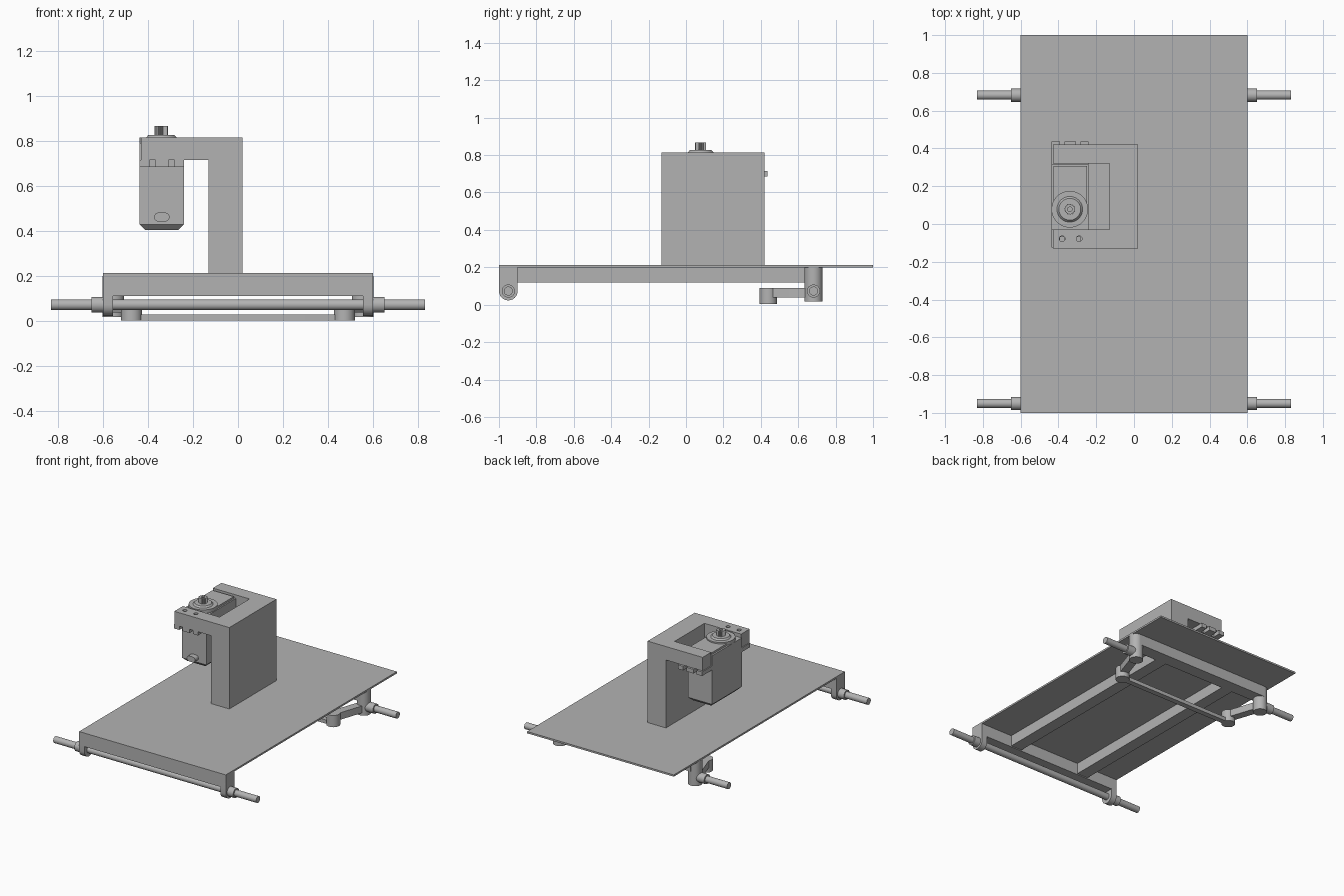
import bpy, bmesh, math
from mathutils import Matrix, Vector

cube = bpy.data.objects.get("Cube")
if cube:
    bpy.data.objects.remove(cube, do_unlink=True)

grey = bpy.data.materials.new("plain_grey")
grey.use_nodes = True
colour = (0.45, 0.45, 0.45, 1)
grey.diffuse_color = colour
grey.node_tree.nodes["Principled BSDF"].inputs["Base Color"].default_value = colour


def finish(name, bm, smooth=False):
    bmesh.ops.recalc_face_normals(bm, faces=bm.faces)
    mesh = bpy.data.meshes.new(name)
    bm.to_mesh(mesh)
    bm.free()
    mesh.materials.append(grey)
    ob = bpy.data.objects.new(name, mesh)
    bpy.context.collection.objects.link(ob)
    if smooth:
        bpy.ops.object.select_all(action='DESELECT')
        bpy.context.view_layer.objects.active = ob
        ob.select_set(True)
        bpy.ops.object.shade_smooth_by_angle(angle=math.radians(30))
    return ob


def box(name, x, y, z):
    bm = bmesh.new()
    bmesh.ops.create_cube(bm, size=1)
    for v in bm.verts:
        v.co = [r[0] + (c + 0.5) * (r[1] - r[0]) for r, c in zip((x, y, z), v.co)]
    return finish(name, bm)


def rod(name, a, b, r, r2=None, sides=32):
    """Cylinder or cone between two points."""
    a, b = Vector(a), Vector(b)
    bm = bmesh.new()
    turn = (b - a).to_track_quat('Z', 'Y').to_matrix().to_4x4()
    bmesh.ops.create_cone(bm, cap_ends=True, segments=sides, radius1=r,
                          radius2=r if r2 is None else r2, depth=(b - a).length,
                          matrix=Matrix.Translation((a + b) / 2) @ turn)
    return finish(name, bm, True)


def prism(name, points, offset, smooth=False):
    """Extrude a flat outline along an offset."""
    bm = bmesh.new()
    face = bm.faces.new([bm.verts.new(p) for p in points])
    out = bmesh.ops.extrude_face_region(bm, geom=[face])
    bmesh.ops.translate(bm, vec=offset, verts=[v for v in out["geom"] if isinstance(v, bmesh.types.BMVert)])
    return finish(name, bm, smooth)


def capsule(a, b, r, n=12):
    """Outline of a slot shape around two 2D points."""
    a, b = Vector(a), Vector(b)
    start = math.atan2(b.y - a.y, b.x - a.x) - math.pi / 2
    pts = []
    for centre, base in ((b, start), (a, start + math.pi)):
        for i in range(n + 1):
            t = base + math.pi * i / n
            pts.append((centre.x + r * math.cos(t), centre.y + r * math.sin(t)))
    return pts


def cut(ob, cutter):
    mod = ob.modifiers.new("cut", 'BOOLEAN')
    mod.operation = 'DIFFERENCE'
    mod.solver = 'EXACT'
    mod.object = cutter
    cutter.hide_render = True
    cutter.hide_set(True)


# Chassis plate and frame beams
box("deck_plate", (-0.6, 0.6), (-1, 1), (0.2, 0.213))
box("front_beam", (-0.6, 0.6), (-1, -0.9), (0.113, 0.201))
box("rear_beam", (-0.55, 0.55), (0.635, 0.73), (0.12, 0.201))
AXLE_Z, FRONT_Y, REAR_Y = 0.073, -0.95, 0.682

# Front axle
rod("front_axle", (-0.83, FRONT_Y, AXLE_Z), (0.83, FRONT_Y, AXLE_Z), 0.024)

for side, s in (("left", 1), ("right", -1)):
    box(side + "_rail", sorted((s * 0.25, s * 0.34)), (-0.9, 0.635), (0.12, 0.201))
    # Rounded lug carrying the front axle
    lug = [p for p in capsule((FRONT_Y, AXLE_Z), (FRONT_Y, 0.15), 0.05)]
    prism(side + "_axle_lug", [(s * 0.555, y, z) for y, z in lug], (s * 0.045, 0, 0), True)
    rod(side + "_front_bushing", (s * 0.555, FRONT_Y, AXLE_Z), (s * 0.65, FRONT_Y, AXLE_Z), 0.035)
    # Steering knuckle, stub axle and arm
    kx, ax, ay = s * 0.553, s * 0.472, 0.44
    rod(side + "_knuckle", (kx, REAR_Y, 0.018), (kx, REAR_Y, 0.201), 0.048)
    rod(side + "_rear_bushing", (kx, REAR_Y, AXLE_Z), (s * 0.65, REAR_Y, AXLE_Z), 0.035)
    rod(side + "_stub_axle", (kx, REAR_Y, AXLE_Z), (s * 0.83, REAR_Y, AXLE_Z), 0.024)
    arm = capsule((ax, ay), (kx, REAR_Y), 0.03)
    prism(side + "_steering_arm", [(x, y, 0.038) for x, y in arm], (0, 0, 0.052), True)
    rod(side + "_arm_boss", (ax, ay, 0.003), (ax, ay, 0.09), 0.047)

# Tie rod joining the steering arms
tie = capsule((-0.472, 0.44), (0.472, 0.44), 0.02)
prism("tie_rod", [(x, y, 0.003) for x, y in tie], (0, 0, 0.027), True)

# Motor bracket: column with two arms
box("bracket_column", (-0.13, 0.02), (-0.13, 0.42), (0.21, 0.815))
for end, y0, hole_y in (("front", -0.13, -0.078), ("rear", 0.32, 0.385)):
    arm = box(end + "_bracket_arm", (-0.43, -0.13), (y0, y0 + 0.1), (0.715, 0.815))
    for i, x in enumerate((-0.38, -0.29)):
        if end == "front":
            cut(arm, rod("screw_hole_cutter_%d" % i, (x, hole_y, 0.7), (x, hole_y, 0.83), 0.015))

# Motor body with a bevelled foot
MX0, MX1, MY0, MY1 = -0.437, -0.24, -0.028, 0.318
box("motor_body", (MX0, MX1), (MY0, MY1), (0.43, 0.79))
foot = bmesh.new()
bmesh.ops.create_cube(foot, size=1)
for v in foot.verts:
    inset = 0.025 if v.co.z < 0 else 0
    v.co = ((MX0 + MX1) / 2 + v.co.x * (MX1 - MX0 - 2 * inset),
            (MY0 + MY1) / 2 + v.co.y * (MY1 - MY0 - 2 * inset),
            0.405 if v.co.z < 0 else 0.43)
finish("motor_foot", foot)

# Motor lid, gearbox disc and splined shaft
SX, SY = -0.34, 0.078
box("motor_lid", (-0.425, -0.25), (SY, 0.308), (0.79, 0.805))
rod("gearbox_disc", (SX, SY, 0.78), (SX, SY, 0.815), 0.097)
rod("shaft_collar", (SX, SY, 0.815), (SX, SY, 0.826), 0.068, 0.058)
teeth = 20
spline = []
for i in range(teeth * 2):
    t, r = math.pi * i / teeth, 0.03 if i % 2 else 0.025
    spline.append((SX + r * math.cos(t), SY + r * math.sin(t), 0.82))
shaft = prism("splined_shaft", spline, (0, 0, 0.046))
cut(shaft, rod("shaft_bore_cutter", (SX, SY, 0.835), (SX, SY, 0.88), 0.012))

# Mounting flange with open screw slots
box("motor_flange", (MX0, MX1), (-0.07, 0.38), (0.685, 0.715))
for i, (a, b) in enumerate(((MX0, -0.393), (-0.367, -0.308), (-0.282, MX1))):
    box("front_flange_tab_%d" % i, (a, b), (-0.125, -0.07), (0.685, 0.715))
    box("rear_flange_tab_%d" % i, (a, b), (0.38, 0.436), (0.685, 0.715))

# Cable outlet on the motor front
outlet = capsule((-0.352, 0.462), (-0.324, 0.462), 0.02)
prism("cable_outlet", [(x, MY0 - 0.04, z) for x, z in outlet], (0, 0.045, 0), True)
